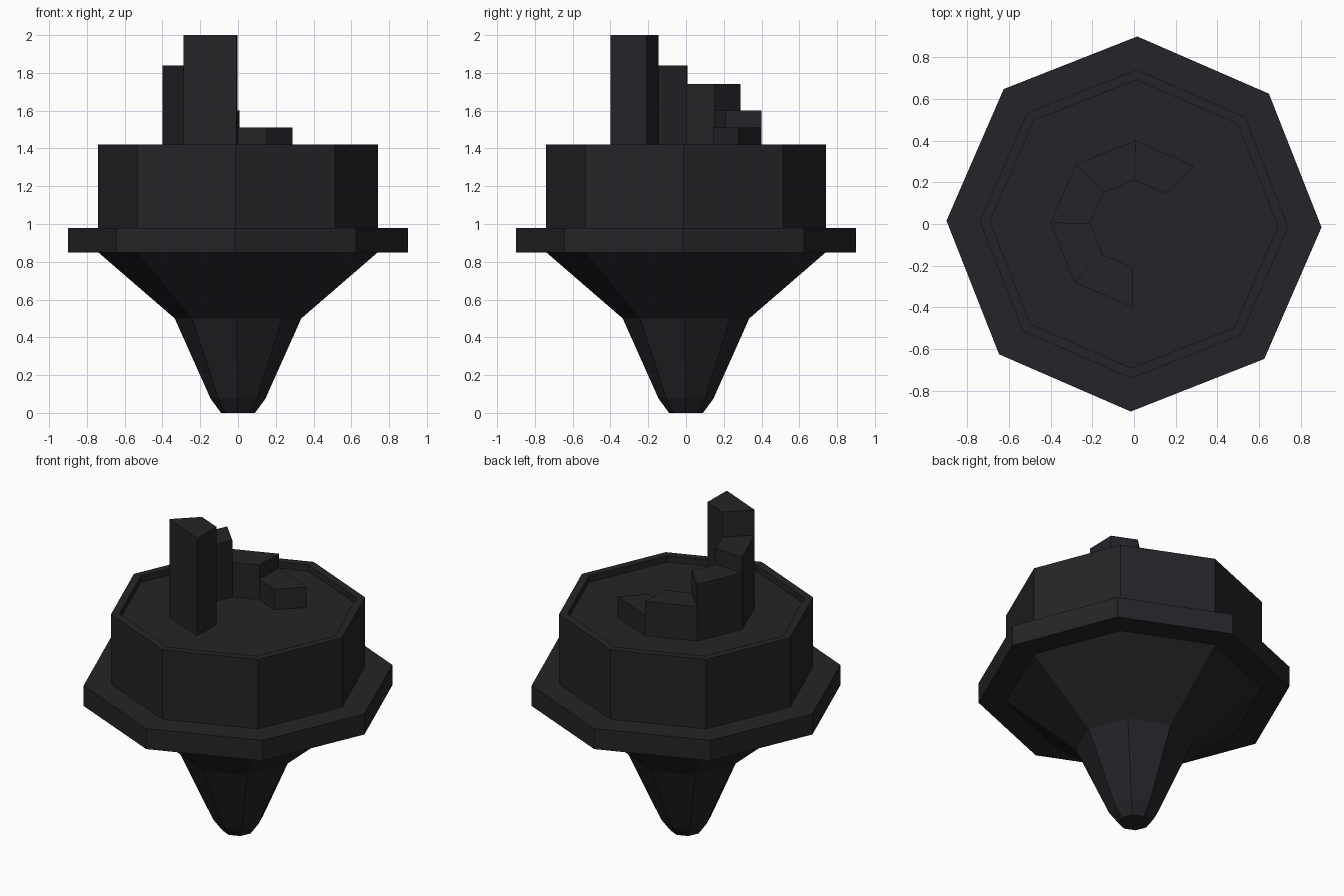
import bpy, bmesh, math

if "Cube" in bpy.data.objects:
    bpy.data.objects.remove(bpy.data.objects["Cube"])

SIDES = 8
TURN = math.radians(-1)          # slight twist of the whole octagon
FLOOR = 1.38                     # recessed top of the drum

dark = bpy.data.materials.new("dark_metal")
dark.diffuse_color = (0.018, 0.017, 0.021, 1)
dark.use_nodes = True
dark.node_tree.nodes["Principled BSDF"].inputs["Base Color"].default_value = dark.diffuse_color


def finish(name, bm):
    bmesh.ops.recalc_face_normals(bm, faces=bm.faces)
    mesh = bpy.data.meshes.new(name)
    bm.to_mesh(mesh)
    bm.free()
    mesh.materials.append(dark)
    obj = bpy.data.objects.new(name, mesh)
    bpy.context.collection.objects.link(obj)
    return obj


def corner(r, i, z):
    a = TURN + i * 2 * math.pi / SIDES
    return (r * math.cos(a), r * math.sin(a), z)


def lathe(name, profile, cap_start=False, cap_end=False):
    """Eight-sided solid turned from (radius, height) points."""
    bm = bmesh.new()
    rings = [[bm.verts.new(corner(r, i, z)) for i in range(SIDES)] for r, z in profile]
    # explicit winding: profile runs upward along the outside
    for low, high in zip(rings, rings[1:]):
        for i in range(SIDES):
            j = (i + 1) % SIDES
            bm.faces.new((low[i], low[j], high[j], high[i]))
    if cap_start:
        bm.faces.new(rings[0][::-1])
    if cap_end:
        bm.faces.new(rings[-1])
    return finish(name, bm)


def step(name, i, top, inner=0.21, outer=0.40):
    """One wedge of the spiral stair, filling an octagon sector."""
    bm = bmesh.new()
    plan = [(inner, i), (outer, i), (outer, i + 1), (inner, i + 1)]
    low = [bm.verts.new(corner(r, k, FLOOR)) for r, k in plan]
    high = [bm.verts.new(corner(r, k, top)) for r, k in plan]
    bm.faces.new(low[::-1])
    bm.faces.new(high)
    for a in range(4):
        b = (a + 1) % 4
        bm.faces.new((low[a], low[b], high[b], high[a]))
    return finish(name, bm)


# The whole body in one closed skin: tapered spike, flange, drum, recessed top
lathe("spike_flange_and_drum", [
    (0.09, 0.0), (0.145, 0.075), (0.335, 0.50), (0.74, 0.85),   # spike
    (0.899, 0.85), (0.899, 0.98),                               # flange
    (0.74, 0.98), (0.74, 1.42),                                 # drum wall
    (0.69, 1.42), (0.69, FLOOR),                                # rim and recess
], cap_start=True, cap_end=True)

# Rising spiral of wedge steps
for n, height in enumerate((1.51, 1.60, 1.74, 1.84, 2.0)):
    step(f"stair_step_{n + 1}", n + 1, height)
